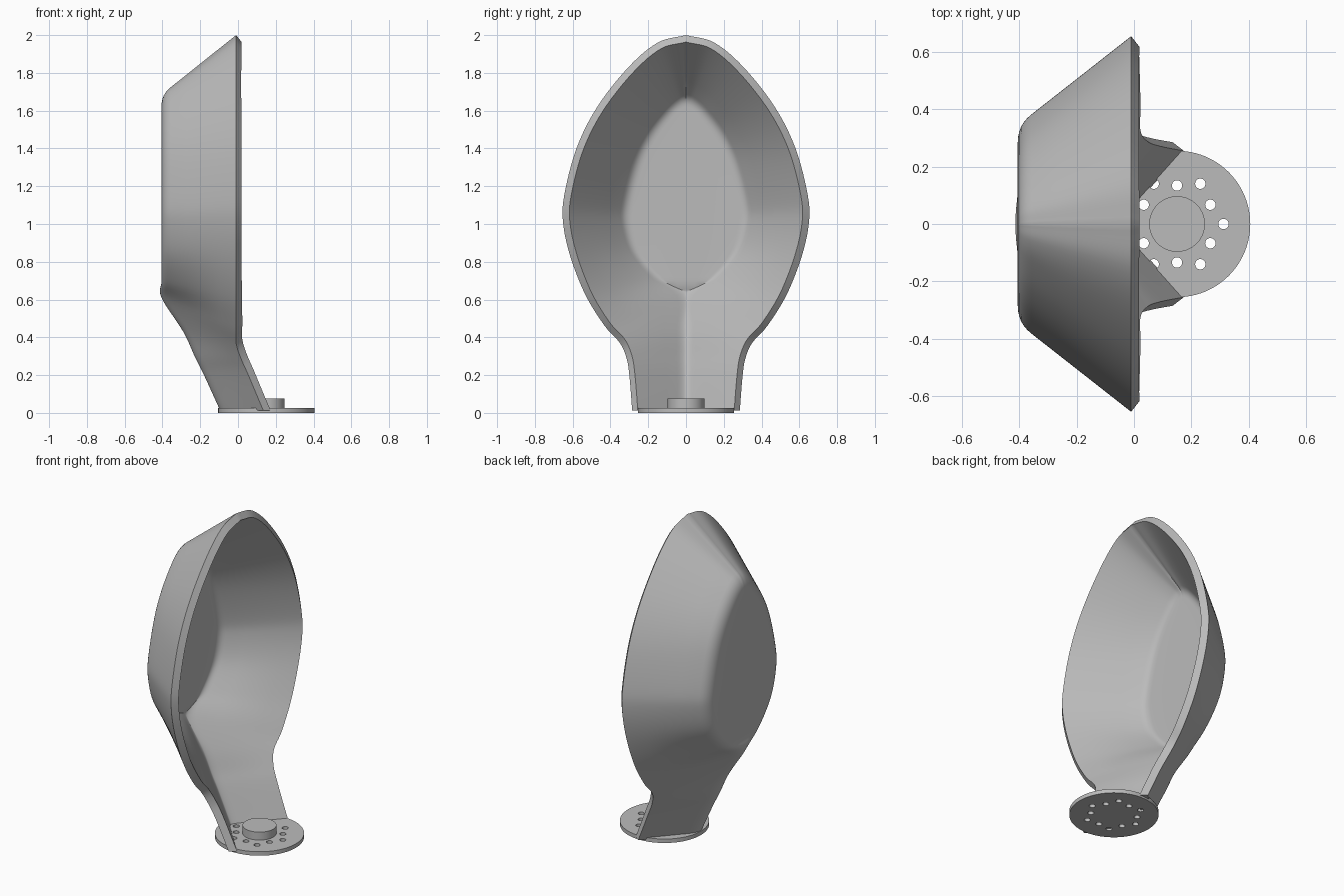
import bpy, bmesh, math
from mathutils import Vector

old = bpy.data.objects.get("Cube")
if old:
    bpy.data.objects.remove(old, do_unlink=True)

grey = bpy.data.materials.new("plain grey")
grey.use_nodes = True
COLOUR = (0.5, 0.5, 0.5, 1)
grey.diffuse_color = COLOUR
grey.node_tree.nodes["Principled BSDF"].inputs["Base Color"].default_value = COLOUR


def add_object(name, bm):
    mesh = bpy.data.meshes.new(name)
    bm.to_mesh(mesh)
    bm.free()
    obj = bpy.data.objects.new(name, mesh)
    bpy.context.collection.objects.link(obj)
    mesh.materials.append(grey)
    return obj


def activate(obj):
    bpy.ops.object.select_all(action='DESELECT')
    obj.select_set(True)
    bpy.context.view_layer.objects.active = obj


def apply_all(obj):
    activate(obj)
    for mod in list(obj.modifiers):
        bpy.ops.object.modifier_apply(modifier=mod.name)


def spline(points, steps):
    """Smooth curve through all the points."""
    ext = [2 * points[0] - points[1]] + points + [2 * points[-1] - points[-2]]
    out = []
    for a, b, c, d in zip(ext, ext[1:], ext[2:], ext[3:]):
        for k in range(steps):
            t = k / steps
            out.append(0.5 * (2 * b + (c - a) * t + (2 * a - 5 * b + 4 * c - d) * t * t
                              + (3 * b - a - 3 * c + d) * t ** 3))
    return out + [points[-1]]


def cylinder(bm, x, y, z0, z1, radius, sides):
    ring = [bm.verts.new((x + radius * math.cos(2 * math.pi * i / sides),
                          y + radius * math.sin(2 * math.pi * i / sides), z0))
            for i in range(sides)]
    face = bm.faces.new(ring)
    top = bmesh.ops.extrude_face_region(bm, geom=[face])["geom"]
    bmesh.ops.translate(bm, vec=(0, 0, z1 - z0),
                        verts=[v for v in top if isinstance(v, bmesh.types.BMVert)])
    bmesh.ops.recalc_face_normals(bm, faces=bm.faces)


# Shell: rim and floor edge, from the neck's foot up to the crown
BACK, RIM = -0.405, -0.01
neck = [  # rim x, rim y, crease x, rim z, crease z
    (0.185, 0.28, -0.04, -0.1, -0.1),
    (0.135, 0.285, -0.093, 0.01, 0.01),
    (0.055, 0.3, -0.18, 0.2, 0.2),
    (0.015, 0.315, -0.225, 0.29, 0.29),
    (-0.01, 0.35, -0.29, 0.37, 0.43),
]
bowl = [  # rim y, rim z, floor y, floor z
    (0.43, 0.46, 0.03, 0.61), (0.53, 0.62, 0.17, 0.7), (0.61, 0.82, 0.29, 0.84),
    (0.65, 1.0, 0.34, 1.0), (0.645, 1.15, 0.335, 1.13), (0.58, 1.4, 0.275, 1.35),
    (0.47, 1.62, 0.2, 1.5), (0.305, 1.83, 0.105, 1.62), (0.15, 1.96, 0.045, 1.67),
    (0, 2, 0, 1.685),
]
rim = [Vector((x, y, z)) for x, y, _, z, _ in neck] + [Vector((RIM, y, z)) for y, z, _, _ in bowl]
crease = [Vector((x, 0.03, z)) for _, _, x, _, z in neck] + [Vector((BACK, y, z)) for _, _, y, z in bowl]

bm = bmesh.new()
rows = []
for r, c in zip(spline(rim, 6), spline(crease, 6)):
    r.y, c.y = max(r.y, 0), max(c.y, 0)
    mid = Vector((c.x, 0, c.z if c.z < 1.1 else 1.1 + 0.7 * (c.z - 1.1)))
    # Rounded bend between wall and floor
    a = c + (r - c).normalized() * 0.06
    b = c + (mid - c) * min(1, 0.06 / max((mid - c).length, 0.001))
    bend = [a * (1 - t) ** 2 + c * 2 * t * (1 - t) + b * t * t for t in (i / 6 for i in range(7))]
    section = [r.lerp(a, i / 4) for i in range(4)] + bend + [b.lerp(mid, 0.5), mid]
    rows.append([bm.verts.new(p) for p in section])
for low, high in zip(rows, rows[1:]):
    for j in range(len(low) - 1):
        bm.faces.new((low[j], low[j + 1], high[j + 1], high[j]))
bmesh.ops.remove_doubles(bm, verts=bm.verts, dist=0.0005)
shell = add_object("shell", bm)
mirror = shell.modifiers.new("mirror", 'MIRROR')
mirror.use_axis = (False, True, False)
solid = shell.modifiers.new("thickness", 'SOLIDIFY')
solid.thickness = 0.046
solid.offset = -1
apply_all(shell)

# Trim the foot of the neck level, inside the base plate
bm = bmesh.new()
bm.from_mesh(shell.data)
cut = bmesh.ops.bisect_plane(bm, geom=bm.verts[:] + bm.edges[:] + bm.faces[:],
                             plane_co=(0, 0, 0.012), plane_no=(0, 0, 1), clear_inner=True)
bmesh.ops.edgeloop_fill(bm, edges=[e for e in cut["geom_cut"] if isinstance(e, bmesh.types.BMEdge)])
bm.to_mesh(shell.data)
bm.free()

# Base plate with two interleaved rings of six holes
CENTRE = 0.15
bm = bmesh.new()
cylinder(bm, CENTRE, 0, 0, 0.025, 0.255, 96)
plate = add_object("base_plate", bm)
bm = bmesh.new()
for i in range(12):
    angle = i * math.pi / 6
    dist = 0.134 if i % 2 else 0.162
    cylinder(bm, CENTRE + dist * math.cos(angle), dist * math.sin(angle), -0.05, 0.1, 0.018, 24)
cutter = add_object("hole_cutter", bm)
cutter.hide_render = True
holes = plate.modifiers.new("holes", 'BOOLEAN')
holes.operation = 'DIFFERENCE'
holes.solver = 'EXACT'
holes.object = cutter
apply_all(plate)
bpy.data.objects.remove(cutter, do_unlink=True)

# Central hub
bm = bmesh.new()
cylinder(bm, CENTRE, 0, 0.02, 0.075, 0.097, 64)
hub = add_object("hub", bm)

for obj in (shell, plate, hub):
    activate(obj)
    bpy.ops.object.shade_smooth_by_angle(angle=math.radians(35))
